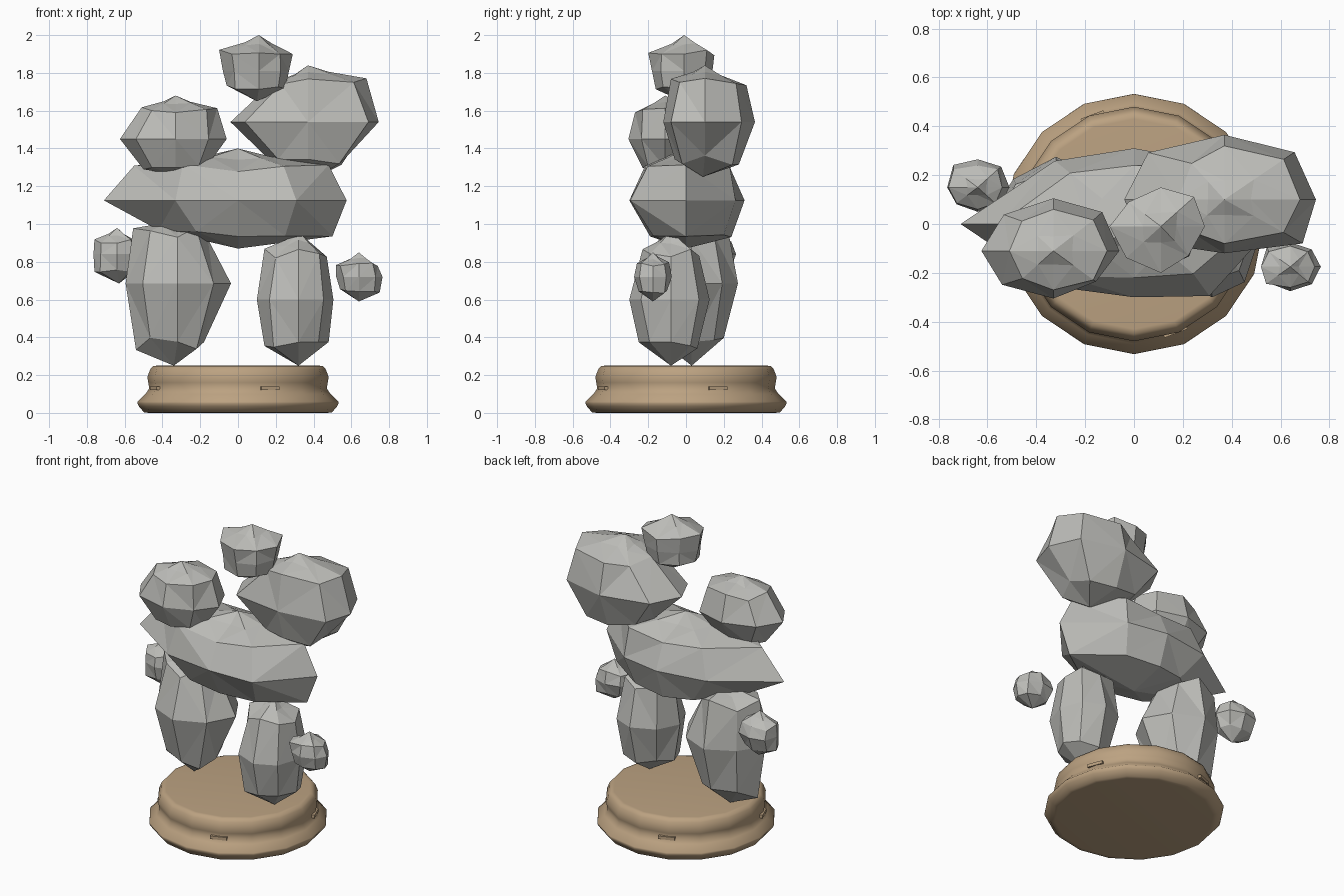
import bpy, bmesh, random
from math import sin, cos, pi, radians

cube = bpy.data.objects.get("Cube")
if cube:
    bpy.data.objects.remove(cube, do_unlink=True)


def make_material(name, colour):
    mat = bpy.data.materials.new(name)
    mat.use_nodes = True
    mat.diffuse_color = (*colour, 1)
    mat.node_tree.nodes["Principled BSDF"].inputs["Base Color"].default_value = (*colour, 1)
    return mat


stone = make_material("grey stone", (0.50, 0.50, 0.475))
clay = make_material("tan clay", (0.50, 0.36, 0.22))


def finish(bm, name, mat):
    bmesh.ops.recalc_face_normals(bm, faces=bm.faces)
    mesh = bpy.data.meshes.new(name)
    bm.to_mesh(mesh)
    bm.free()
    mesh.materials.append(mat)
    obj = bpy.data.objects.new(name, mesh)
    bpy.context.collection.objects.link(obj)
    return obj


def skin(bm, rings, bottom, top):
    """Join rings of vertices, closing both ends with a point."""
    count = len(rings[0])
    low, high = bm.verts.new(bottom), bm.verts.new(top)
    for i in range(count):
        j = (i + 1) % count
        bm.faces.new((low, rings[0][j], rings[0][i]))
        bm.faces.new((high, rings[-1][i], rings[-1][j]))
        for a, b in zip(rings, rings[1:]):
            bm.faces.new((a[i], a[j], b[j], b[i]))


def rock(name, seed, bottom, top, *bands, corner=(0.98, 0.98)):
    """Eight-sided boulder; each band is z, x_min, x_max, y_min, y_max."""
    rng = random.Random(seed)
    bm = bmesh.new()
    px, py, pz = top
    rings = []
    for n, (z, x0, x1, y0, y1) in enumerate(bands):
        ring = []
        for i in range(8):
            c, s = cos(i * pi / 4), sin(i * pi / 4)
            # chipped corners between the four main directions
            if i % 2:
                chip = rng.uniform(0.9, 1.1)
                c, s = c * chip * corner[0], s * chip * corner[1]
            wobble = 0 if n == 1 else rng.uniform(-0.05, 0.04) * (pz - bottom[2])
            x = px + c * (x1 - px if c > 0 else px - x0)
            y = py + s * (y1 - py if s > 0 else py - y0)
            ring.append(bm.verts.new((x, y, z + wobble)))
        rings.append(ring)
    # ragged collar under the pointed tip
    collar = []
    for i, v in enumerate(rings[-1]):
        point = v.co.lerp(top, 0.5 if i % 2 else 0.65)
        point.z -= (0.04 if i % 2 else 0.14) * (pz - v.co.z)
        collar.append(bm.verts.new(point))
    skin(bm, rings + [collar], bottom, top)
    bmesh.ops.triangulate(bm, faces=bm.faces, quad_method='SHORT_EDGE')
    return finish(bm, name, stone)


# Body boulders
rock("head", 1, (0.10, -0.02, 1.65), (0.11, -0.01, 2.0),
     (1.73, -0.06, 0.25, -0.16, 0.12),
     (1.81, -0.08, 0.27, -0.18, 0.14),
     (1.91, -0.10, 0.29, -0.20, 0.15))
rock("left_shoulder", 2, (0.42, 0.09, 1.25), (0.37, 0.10, 1.84),
     (1.34, 0.16, 0.58, -0.06, 0.28),
     (1.54, -0.04, 0.745, -0.12, 0.365),
     (1.75, 0.18, 0.68, -0.08, 0.32), corner=(1.1, 1.05))
rock("right_shoulder", 3, (-0.33, -0.11, 1.26), (-0.33, -0.11, 1.68),
     (1.31, -0.50, -0.17, -0.23, 0.02),
     (1.45, -0.625, -0.06, -0.305, 0.105),
     (1.61, -0.51, -0.11, -0.27, 0.06))
rock("torso", 4, (0, 0, 0.87), (0, 0, 1.4),
     (0.95, -0.42, 0.50, -0.19, 0.24),
     (1.125, -0.71, 0.575, -0.30, 0.31),
     (1.30, -0.55, 0.48, -0.22, 0.24), corner=(0.7, 1.28))

# Legs
rock("right_leg", 5, (-0.34, 0.03, 0.25), (-0.32, 0.03, 1.03),
     (0.37, -0.54, -0.18, -0.13, 0.20),
     (0.685, -0.595, -0.037, -0.22, 0.275),
     (0.96, -0.555, -0.16, -0.14, 0.22), corner=(0.94, 0.94))
rock("left_leg", 6, (0.32, -0.08, 0.25), (0.32, -0.08, 0.965),
     (0.36, 0.14, 0.48, -0.25, 0.06),
     (0.60, 0.10, 0.505, -0.30, 0.125),
     (0.85, 0.14, 0.47, -0.23, 0.07))

# Hands
rock("right_hand", 7, (-0.63, 0.15, 0.685), (-0.64, 0.15, 0.98),
     (0.76, -0.76, -0.54, 0.07, 0.23),
     (0.84, -0.765, -0.51, 0.05, 0.265),
     (0.91, -0.76, -0.54, 0.06, 0.24), corner=(1.06, 1.06))
rock("left_hand", 8, (0.64, -0.175, 0.59), (0.64, -0.175, 0.85),
     (0.645, 0.54, 0.75, -0.25, -0.10),
     (0.72, 0.52, 0.765, -0.275, -0.075),
     (0.79, 0.52, 0.74, -0.26, -0.09), corner=(1.06, 1.06))

# Turned plinth
profile = [(0.47, 0), (0.497, 0.002), (0.525, 0.035), (0.533, 0.05), (0.532, 0.06), (0.49, 0.1),
           (0.47, 0.13), (0.475, 0.16), (0.48, 0.19), (0.465, 0.23), (0.45, 0.248), (0.43, 0.25)]
bm = bmesh.new()
rings = [[bm.verts.new((r * cos(i * pi / 8), r * sin(i * pi / 8), z)) for i in range(16)]
         for r, z in profile]
skin(bm, rings, (0, 0, 0), (0, 0, profile[-1][1]))
plinth = finish(bm, "plinth", clay)
plinth.select_set(True)
bpy.context.view_layer.objects.active = plinth
bpy.ops.object.shade_smooth_by_angle(angle=radians(50))

# Four small tabs around the plinth waist
for k, side in enumerate(("left", "back", "right", "front")):
    angle = radians(21 + 90 * k)
    bm = bmesh.new()
    bmesh.ops.create_cube(bm, size=1)
    bmesh.ops.scale(bm, vec=(0.02, 0.1, 0.02), verts=bm.verts)
    tab = finish(bm, side + "_tab", clay)
    tab.location = (0.47 * cos(angle), 0.47 * sin(angle), 0.13)
    tab.rotation_euler.z = angle
